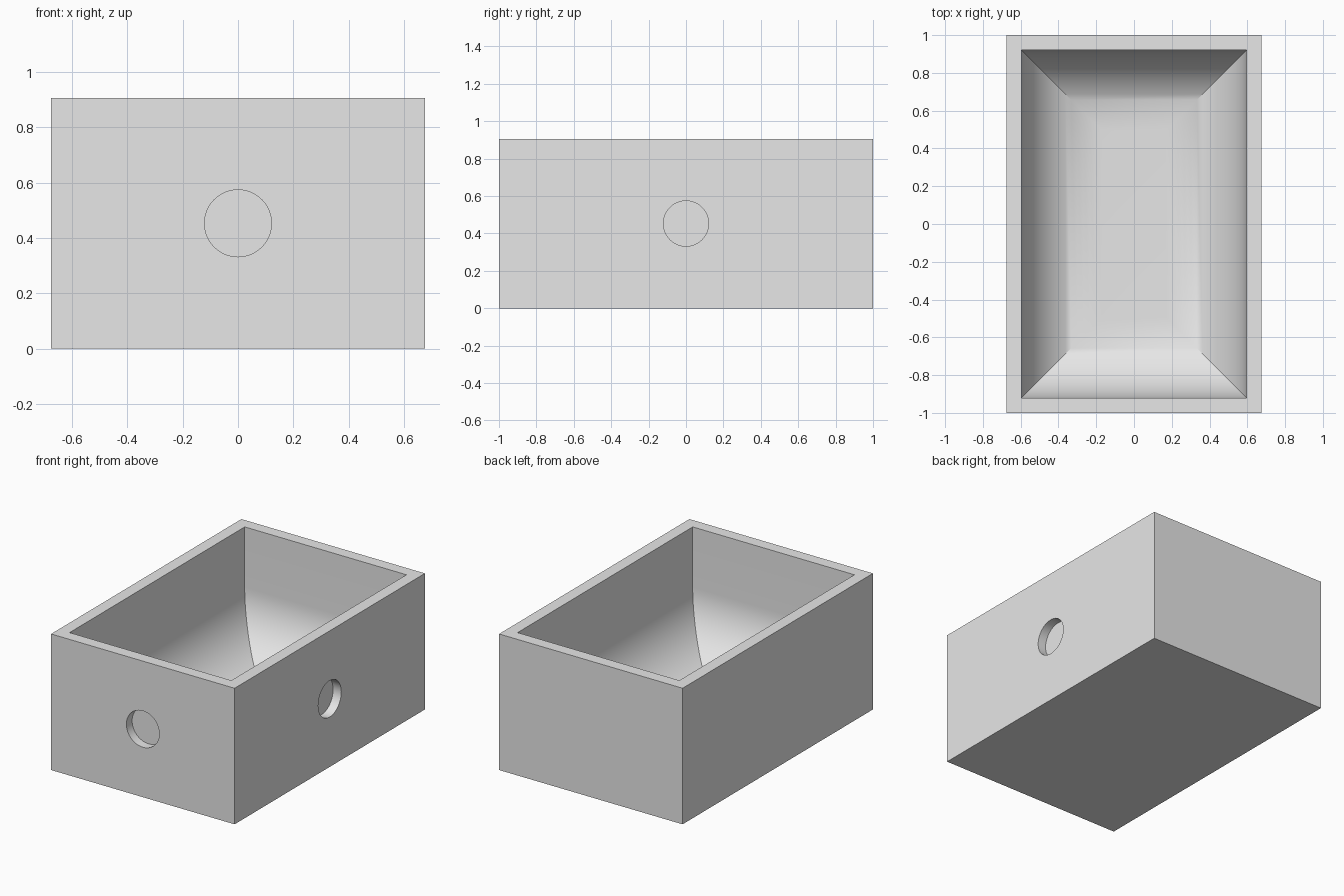
import bpy, bmesh
from math import sin, cos, pi

if "Cube" in bpy.data.objects:
    bpy.data.objects.remove(bpy.data.objects["Cube"])

HALF_X, HALF_Y, HEIGHT = 0.675, 1.0, 0.905
WALL, FILLET = 0.08, 0.425
HOLE_R, HOLE_DEPTH, HOLE_Z = 0.121, 0.06, 0.453
STEPS = 20

# Single plain grey
grey = bpy.data.materials.new("light_grey")
grey.use_nodes = True
colour = (0.8, 0.8, 0.8, 1)
grey.diffuse_color = colour
grey.node_tree.nodes["Principled BSDF"].inputs["Base Color"].default_value = colour


def ring(bm, inset, z):
    """Rectangular loop, inset from the outer walls."""
    x, y = HALF_X - inset, HALF_Y - inset
    return [bm.verts.new((sx * x, sy * y, z))
            for sx, sy in ((-1, -1), (1, -1), (1, 1), (-1, 1))]


# Section from the base, up the outside, over the rim and down to the floor
section = [(0, 0), (0, HEIGHT), (WALL, HEIGHT)]
for i in range(STEPS + 1):
    t = i / STEPS * pi / 2
    section.append((WALL + FILLET * (1 - cos(t)), WALL + FILLET * (1 - sin(t))))

# Open box with a rounded cavity
bm = bmesh.new()
rings = [ring(bm, inset, z) for inset, z in section]
for a, b in zip(rings, rings[1:]):
    for k in range(4):
        n = (k + 1) % 4
        bm.faces.new((a[k], a[n], b[n], b[k]))
bm.faces.new(rings[0][::-1])
bm.faces.new(rings[-1])
bmesh.ops.recalc_face_normals(bm, faces=bm.faces)
mesh = bpy.data.meshes.new("open_box")
bm.to_mesh(mesh)
bm.free()
mesh.materials.append(grey)
box = bpy.data.objects.new("open_box", mesh)
bpy.context.collection.objects.link(box)


# Shallow round recesses in the front and the left side
def cut_recess(name, location, rotation):
    bpy.ops.mesh.primitive_cylinder_add(vertices=64, radius=HOLE_R, depth=2 * HOLE_DEPTH,
                                        location=location, rotation=rotation)
    cutter = bpy.context.object
    cutter.name = name
    cutter.hide_render = True
    cutter.data.materials.append(grey)
    mod = box.modifiers.new(name, 'BOOLEAN')
    mod.operation, mod.solver, mod.object = 'DIFFERENCE', 'EXACT', cutter
    bpy.ops.object.select_all(action='DESELECT')
    box.select_set(True)
    bpy.context.view_layer.objects.active = box
    bpy.ops.object.modifier_apply(modifier=name)
    bpy.data.objects.remove(cutter)


cut_recess("front_recess", (0, -HALF_Y, HOLE_Z), (pi / 2, 0, 0))
cut_recess("side_recess", (HALF_X, 0, HOLE_Z), (0, pi / 2, 0))

bpy.ops.object.shade_smooth_by_angle(angle=pi / 6)
